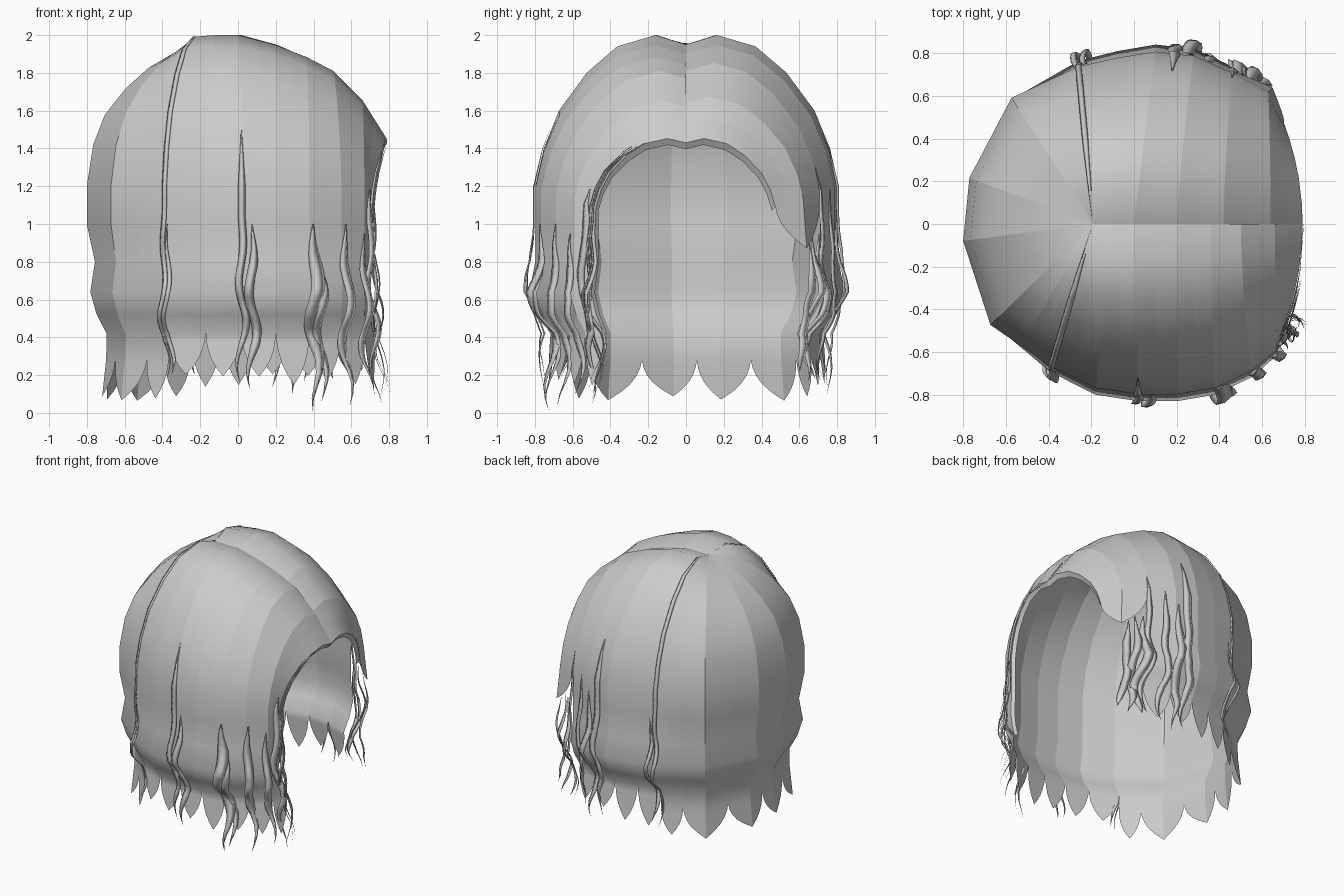
import bpy, bmesh, math, random
from mathutils import Vector

random.seed(4)
cube = bpy.data.objects.get("Cube")
if cube:
    bpy.data.objects.remove(cube)

hair = bpy.data.materials.new("hair_grey")
hair.use_nodes = True
hair.diffuse_color = (0.6, 0.6, 0.6, 1)
hair.node_tree.nodes["Principled BSDF"].inputs["Base Color"].default_value = (0.6, 0.6, 0.6, 1)

# Drop of the hair from the parting: reach, height at the side, height at the back
DROP = [(0, 1.95, 1.96), (.2, 2, 1.92), (.45, 1.94, 1.83), (.65, 1.8, 1.72), (.83, 1.6, 1.58),
        (.93, 1.4, 1.42), (.985, 1.2, 1.2), (.985, 1, 1), (.985, .8, .8), (1.025, .64, .64),
        (.97, .52, .52), (.885, .42, .42), (.89, .28, .28)]

# Columns: root x, root height, outer x, outer y, back weight
FAN = [(-.19, 1.95, -.39, -.68, .1), (-.19, 1.95, -.68, -.48, .8), (-.19, 1.95, -.81, -.08, 1),
       (-.19, 1.95, -.78, .22, 1), (-.19, 1.95, -.58, .6, .7), (-.19, 1.95, -.26, .75, .1)]
RIGHT = [FAN[0], (-.1, 1.95, -.18, -.78, 0), (0, 1.95, .02, -.81, 0), (.2, 1.9, .2, -.81, 0),
         (.36, 1.84, .38, -.78, 0), (.5, 1.77, .55, -.7, 0), (.66, 1.62, .67, -.6, 0),
         (.79, 1.43, .7, -.49, 0)]
LEFT = [FAN[5], (-.1, 1.95, -.08, .79, 0), (0, 1.95, .1, .82, 0), (.2, 1.9, .28, .8, 0),
        (.42, 1.81, .46, .72, 0)]
BANG = [LEFT[4], (.64, 1.64, .63, .63, 0), (.79, 1.43, .7, .48, 0)]


def path(col):
    """Points of one hair column from the parting down to the hem."""
    px, pz, ex, ey, back = col
    pts = []
    for f, zs, zb in DROP:
        z = zs + (zb - zs) * back
        if z > 1:
            z = 1 + (z - 1) * (pz - 1) / .95
        elif z < .9:
            f -= .07 * back
        fx = f ** (1 + 1.3 * max(0, px))
        pts.append(Vector((px + (ex - px) * fx, ey * f, z)))
    return pts


def blend(cols, c):
    """Path at a fractional column number."""
    i = min(int(c), len(cols) - 2)
    return [a.lerp(b, c - i) for a, b in zip(path(cols[i]), path(cols[i + 1]))]


def finish(bm, name):
    bmesh.ops.dissolve_degenerate(bm, dist=1e-5, edges=bm.edges)
    me = bpy.data.meshes.new(name)
    bm.to_mesh(me)
    bm.free()
    for p in me.polygons:
        p.use_smooth = True
    me.materials.append(hair)
    ob = bpy.data.objects.new(name, me)
    bpy.context.collection.objects.link(ob)


def skin(bm, rows, closed=False):
    """Join rows of points with faces."""
    grid = [[bm.verts.new(p) for p in r] for r in rows]
    n = len(rows[0])
    for a, b in zip(grid, grid[1:]):
        for k in range(n if closed else n - 1):
            m = (k + 1) % n
            bm.faces.new((a[k], a[m], b[m], b[k]))


def panel(name, cols, c0, c1, end, tip, aim=1):
    """Hair card between two columns, ending in a leaf whose tip lies under path number aim."""
    paths = [blend(cols, c)[:end] for c in (c0, (c0 + c1) / 2, c1)]
    rows = list(zip(*paths))
    last = rows[-1]
    for s, w in ((.2, .95), (.4, .84), (.6, .66), (.8, .38), (1, 0)):
        row = []
        for v in last:
            r = last[aim].lerp(v, w)
            grow = 1 + .03 * s
            row.append(Vector((r.x * grow, r.y * grow, r.z + (tip - r.z) * s)))
        rows.append(row)
    # Two halves with a hard crease between them
    bm = bmesh.new()
    skin(bm, [r[:2] for r in rows])
    skin(bm, [r[1:] for r in rows])
    finish(bm, name)


def strand(name, cols, c, top, tip, width, wave=.025, out=.006):
    """Flat tapered wavy lock that follows the hair surface."""
    src = blend(cols, c)
    src.append(Vector((src[-1].x * 1.03, src[-1].y * 1.03, min(tip, .24))))
    e = Vector((src[7].x, src[7].y, 0)).normalized()
    side = Vector((-e.y, e.x, 0))
    # Keep the part below the top, evenly resampled
    fine = []
    for p, q in zip(src[:-1], src[1:]):
        fine += [p.lerp(q, k / 4) for k in range(4)]
    fine = [p for p in fine + [src[-1]] if p.z <= top]
    phase = random.uniform(0, 6)
    rows = []
    for i, p in enumerate(fine):
        s = i / (len(fine) - 1)
        low = max(0, min(1, (1.1 - p.z) / .6))
        angle = p.z * 14 + phase
        lift = out + wave * low * (1 + math.cos(angle))
        mid = p + e * lift + side * wave * low * math.sin(angle)
        w = width * max(.02, min(1, s * 5 + .1, (1 - s) * 4)) / 2
        rows.append((mid - side * w, mid + e * w * .25, mid + side * w, mid - e * w * .15))
    bm = bmesh.new()
    skin(bm, rows, closed=True)
    finish(bm, name)


def cap(name, cols, cuts, end, tips):
    """Row of hair cards between the given column numbers."""
    for i, (c0, c1) in enumerate(zip(cuts, cuts[1:])):
        panel(f"{name}_{i + 1}", cols, c0, c1, end, random.uniform(*tips))


# Main cap: back fan with wide leaves, then both sides
cap("back_panel", FAN, (0, .5, 1.5, 2.5, 3.5, 4.5, 5), 13, (.06, .13))
cap("right_panel", RIGHT, range(8), 12, (.13, .21))
cap("left_panel", LEFT, range(5), 12, (.13, .21))

# Swept bang over the left of the face, both halves meeting in one tip
panel("bang_outer", BANG, 0, 1, 7, .87, 2)
panel("bang_inner", BANG, 1, 2, 7, .87, 0)


def rim(name, pts):
    """Turned-in edge around the face opening."""
    bm = bmesh.new()
    skin(bm, [(p, Vector((p.x - .02, p.y * .96, p.z - .04 * max(0, min(1, p.z - .6)))))
              for p in pts])
    finish(bm, name)


rim("right_rim", path(RIGHT[-1])[:12])
rim("bang_rim", path(BANG[-1])[:7])

# Locks: column, top, tip, width
RIGHT_LOCKS = [(0, 2, .17, .03), (.1, 1, .2, .03), (2, 1.5, .16, .04), (2.3, 1, .13, .05),
               (4.1, 1, .01, .08), (4.3, .8, .06, .05), (5.1, 1, .04, .06), (5.9, .95, .1, .05),
               (6.6, 1.2, .05, .05), (7, 1.43, .06, .03)]
LEFT_LOCKS = [(0, 2, .16, .03), (.2, 1, .2, .03), (2.5, 1.5, .14, .06), (2.9, 1.1, .1, .06),
              (3.4, 1.2, .17, .05), (4, 1.3, .2, .04)]
FACE_LOCKS = [(.2, .98, .18, .07), (.5, .97, .17, .06), (.8, .95, .22, .06)]
for label, cols, locks in (("right_lock", RIGHT, RIGHT_LOCKS), ("left_lock", LEFT, LEFT_LOCKS),
                           ("face_lock", BANG, FACE_LOCKS)):
    for i, (c, top, tip, width) in enumerate(locks):
        strand(f"{label}_{i + 1}", cols, c, top, tip, width)

# Loose hairs beside the right of the face
for i, tip in enumerate((.08, .12, .1)):
    strand(f"loose_hair_{i + 1}", RIGHT, 6.9 + i * .05, 1.42, tip, .014, .03, .02)
